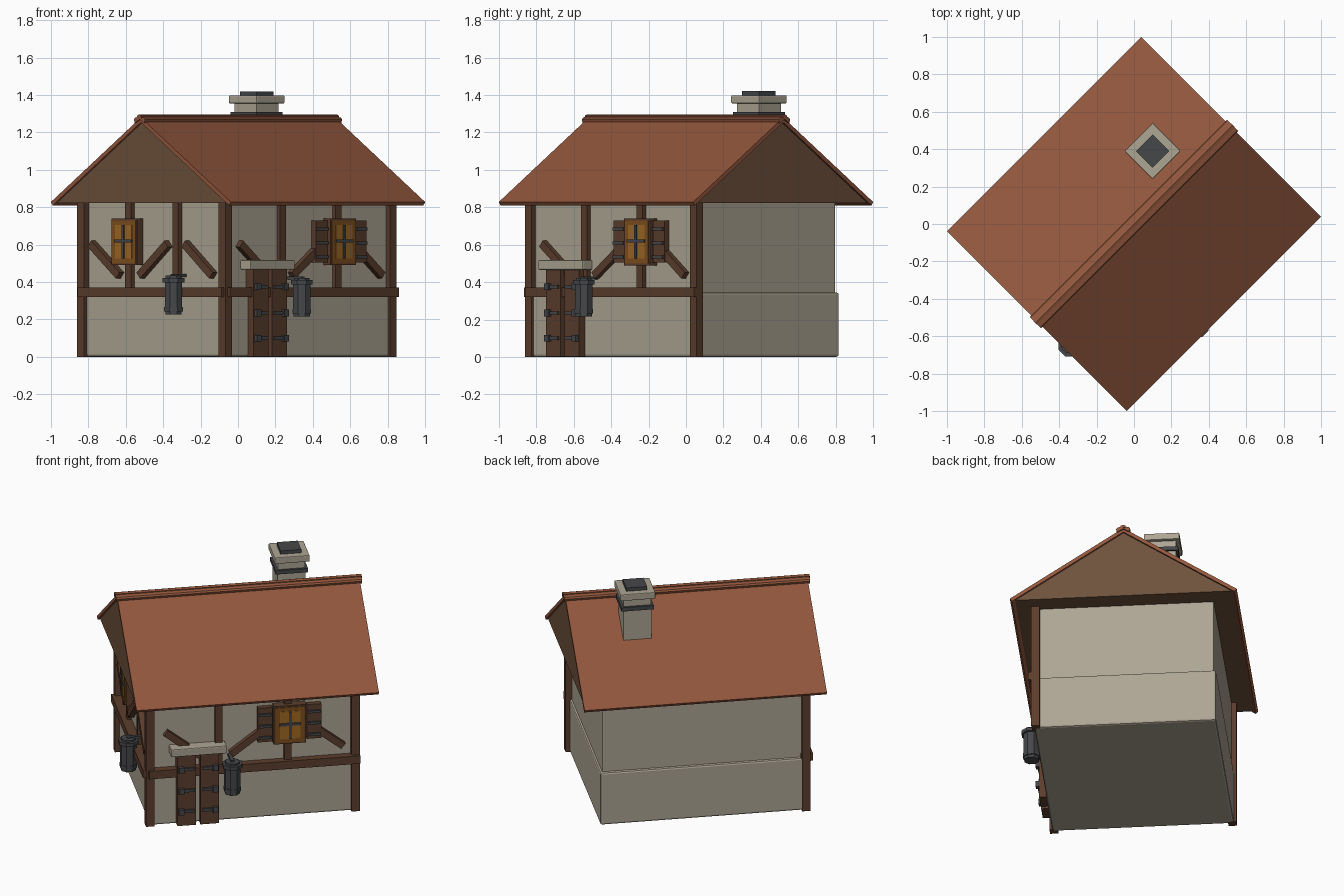
import bpy, bmesh, math
from mathutils import Matrix, Vector

if "Cube" in bpy.data.objects:
    bpy.data.objects.remove(bpy.data.objects["Cube"])


def material(name, rgb):
    m = bpy.data.materials.new(name)
    lin = [((c / 255 + 0.055) / 1.055) ** 2.4 for c in rgb]
    m.diffuse_color = (*lin, 1)
    m.use_nodes = True
    m.node_tree.nodes["Principled BSDF"].inputs["Base Color"].default_value = m.diffuse_color
    return m


STONE = material("pale stone", (174, 166, 148))
TIMBER = material("dark timber", (92, 62, 45))
GABLE = material("gable boards", (110, 82, 60))
TILE = material("clay tile", (147, 87, 61))
IRON = material("dark iron", (70, 71, 74))
AMBER = material("amber glass", (160, 106, 38))
SASH = material("ochre sash", (128, 80, 30))

# The house stands turned by 45 degrees; each wall frame has x along the wall and -y outwards
HOUSE = Matrix.Rotation(math.radians(45), 4, 'Z')
LONG = HOUSE
END = HOUSE @ Matrix.Rotation(math.radians(-90), 4, 'Z')


def finish(name, bm, mat, frame, bevel=0):
    if bevel:
        bmesh.ops.bevel(bm, geom=bm.edges[:], offset=bevel, segments=2,
                        profile=0.5, affect='EDGES')
    bmesh.ops.recalc_face_normals(bm, faces=bm.faces[:])
    bm.transform(frame)
    me = bpy.data.meshes.new(name)
    bm.to_mesh(me)
    bm.free()
    me.materials.append(mat)
    ob = bpy.data.objects.new(name, me)
    bpy.context.collection.objects.link(ob)
    return ob


def box(name, x, y, z, mat, frame=HOUSE, bevel=0):
    """Box from (min, max) pairs."""
    bm = bmesh.new()
    mid = Vector([(a + b) / 2 for a, b in (x, y, z)])
    size = [abs(b - a) for a, b in (x, y, z)]
    bmesh.ops.create_cube(bm, size=1,
                          matrix=Matrix.Translation(mid) @ Matrix.Diagonal((*size, 1)))
    return finish(name, bm, mat, frame, bevel)


def on_wall(name, frame, s, d, z, mat, bevel=0):
    """Box on a wall: s along it, d outward distance, z height."""
    return box(name, s, (-d[1], -d[0]), z, mat, frame, bevel)


def brace(name, frame, a, b, d, mat, width=0.042):
    """Slanted bar on a wall between points a and b given as (s, z)."""
    a, b = Vector(a), Vector(b)
    t = b - a
    bm = bmesh.new()
    m = (Matrix.Translation(((a.x + b.x) / 2, -(d[0] + d[1]) / 2, (a.y + b.y) / 2))
         @ Matrix.Rotation(-math.atan2(t.y, t.x), 4, 'Y')
         @ Matrix.Diagonal((t.length, d[1] - d[0], width, 1)))
    bmesh.ops.create_cube(bm, size=1, matrix=m)
    return finish(name, bm, mat, frame)


def extrude_profile(name, pts, x0, x1, mat):
    """Extrude a (y, z) profile along the ridge direction."""
    bm = bmesh.new()
    f = bm.faces.new([bm.verts.new((x0, y, z)) for y, z in pts])
    r = bmesh.ops.extrude_face_region(bm, geom=[f])
    vs = [g for g in r["geom"] if isinstance(g, bmesh.types.BMVert)]
    bmesh.ops.translate(bm, verts=vs, vec=(x1 - x0, 0, 0))
    return finish(name, bm, mat, HOUSE)


# Walls
box("lower_wall", (-0.63, 0.615), (-0.545, 0.545), (0, 0.345), STONE, bevel=0.012)
box("upper_wall", (-0.615, 0.602), (-0.53, 0.53), (0.33, 0.83), STONE, bevel=0.008)

# Corner posts
for i, (u, v) in enumerate([(-0.631, -0.535), (0.615, -0.535), (-0.631, 0.535)]):
    box(f"corner_post_{i}", (u - 0.025, u + 0.025), (v - 0.025, v + 0.025),
        (0, 0.825), TIMBER)

# Horizontal rails and studs
on_wall("long_rail", LONG, (-0.64, 0.64), (0.52, 0.578), (0.32, 0.372), TIMBER)
on_wall("end_rail", END, (-0.54, 0.55), (0.60, 0.674), (0.32, 0.372), TIMBER)
for i, s in enumerate((-0.215, 0.205)):
    on_wall(f"long_stud_{i}", LONG, (s - 0.022, s + 0.022), (0.52, 0.556), (0.36, 0.825), TIMBER)
for i, s in enumerate((-0.19, 0.168)):
    on_wall(f"end_stud_{i}", END, (s - 0.022, s + 0.022), (0.60, 0.642), (0.36, 0.825), TIMBER)

# Slanted braces
for i, (s0, s1) in enumerate([(-0.535, -0.32), (0.09, -0.14), (0.325, 0.54)]):
    brace(f"long_brace_{i}", LONG, (s0, 0.605), (s1, 0.435), (0.52, 0.562), TIMBER)
for i, (s0, s1) in enumerate([(-0.475, -0.26), (0.105, -0.105), (0.235, 0.445)]):
    brace(f"end_brace_{i}", END, (s0, 0.605), (s1, 0.435), (0.60, 0.65), TIMBER)


# Windows: frame, sash, panes and iron cross
def window(name, frame, c, d):
    on_wall(name + "_frame", frame, (c - 0.098, c + 0.098), (d - 0.08, d), (0.49, 0.74), TIMBER)
    on_wall(name + "_sash", frame, (c - 0.088, c + 0.088), (d - 0.01, d + 0.004),
            (0.50, 0.73), SASH)
    on_wall(name + "_panes", frame, (c - 0.062, c + 0.062), (d - 0.01, d + 0.007),
            (0.525, 0.705), AMBER)
    on_wall(name + "_bar_upright", frame, (c - 0.008, c + 0.008), (d - 0.01, d + 0.014),
            (0.525, 0.705), IRON)
    on_wall(name + "_bar_cross", frame, (c - 0.065, c + 0.065), (d - 0.01, d + 0.014),
            (0.612, 0.628), IRON)


window("long_window", LONG, 0.213, 0.583)
window("end_window", END, -0.20, 0.66)

# Shutters with strap hinges
for i, side in enumerate((-1, 1)):
    s0, s1 = sorted((0.213 + side * 0.105, 0.213 + side * 0.192))
    on_wall(f"shutter_{i}", LONG, (s0, s1), (0.535, 0.568), (0.505, 0.73), TIMBER)
    for j, z in enumerate((0.535, 0.61, 0.685)):
        on_wall(f"shutter_hinge_{i}_{j}", LONG, (s0 + 0.005, s1 - 0.005),
                (0.56, 0.58), (z - 0.008, z + 0.008), IRON)

# Double door with straps, under a stone lintel
for i, side in enumerate((-1, 1)):
    c = -0.345 + side * 0.07
    on_wall(f"door_leaf_{i}", LONG, (c - 0.056, c + 0.056), (0.53, 0.588), (0.003, 0.48), TIMBER)
    for j, z in enumerate((0.10, 0.235, 0.375)):
        on_wall(f"door_strap_{i}_{j}", LONG, (c - 0.045, c + 0.045),
                (0.58, 0.60), (z - 0.009, z + 0.009), IRON)
        k = c + side * 0.034
        on_wall(f"door_knuckle_{i}_{j}", LONG, (k - 0.016, k + 0.016),
                (0.58, 0.61), (z - 0.018, z + 0.018), IRON)
on_wall("door_lintel", LONG, (-0.513, -0.175), (0.53, 0.607), (0.466, 0.518), STONE, bevel=0.006)


# Lanterns hung on wall brackets
def lantern(name, frame, s, d, wall, lift):
    bm = bmesh.new()
    for r, z0, z1 in [(0.047, 0.222, 0.24), (0.054, 0.24, 0.262), (0.05, 0.262, 0.395),
                      (0.063, 0.395, 0.418), (0.045, 0.418, 0.43)]:
        m = (Matrix.Translation((s, -d, (z0 + z1) / 2 + lift))
             @ Matrix.Rotation(math.radians(22.5), 4, 'Z'))
        bmesh.ops.create_cone(bm, cap_ends=True, segments=8, radius1=r, radius2=r,
                              depth=z1 - z0, matrix=m)
    finish(name, bm, IRON, frame)
    on_wall(name + "_bracket", frame, (s - 0.011, s + 0.011), (wall, d + 0.01),
            (0.422 + lift, 0.438 + lift), IRON)


lantern("long_lantern", LONG, -0.145, 0.627, 0.52, -0.007)
lantern("end_lantern", END, 0.215, 0.703, 0.60, 0.004)

# Roof: solid boarded gable core, tile shell and ridge cap
extrude_profile("gable_core", [(-0.65, 0.822), (0.65, 0.822), (0, 1.262)], -0.722, 0.722, GABLE)
extrude_profile("roof_tiles", [(0.68, 0.828), (0, 1.28), (-0.68, 0.828), (-0.667, 0.81),
                               (0, 1.254), (0.667, 0.81)], -0.735, 0.735, TILE)
extrude_profile("ridge_cap", [(0.042, 1.268), (0.036, 1.278), (0, 1.288), (-0.036, 1.278),
                              (-0.042, 1.268), (-0.036, 1.25), (0, 1.27), (0.036, 1.25)],
                -0.745, 0.745, TILE)
extrude_profile("ridge_roll", [(0.014, 1.275), (0.014, 1.29), (0, 1.296), (-0.014, 1.29),
                               (-0.014, 1.275)], -0.748, 0.748, TILE)

# Chimney
for name, half, z0, z1, mat in [("chimney_shaft", 0.085, 1.0, 1.29, STONE),
                                ("chimney_collar", 0.098, 1.283, 1.308, IRON),
                                ("chimney_neck", 0.083, 1.305, 1.36, STONE),
                                ("chimney_cap", 0.106, 1.355, 1.398, STONE),
                                ("chimney_flue", 0.063, 1.39, 1.42, IRON)]:
    box(name, (0.346 - half, 0.346 + half), (0.205 - half, 0.205 + half), (z0, z1), mat,
        bevel=0.005 if name == "chimney_cap" else 0)
